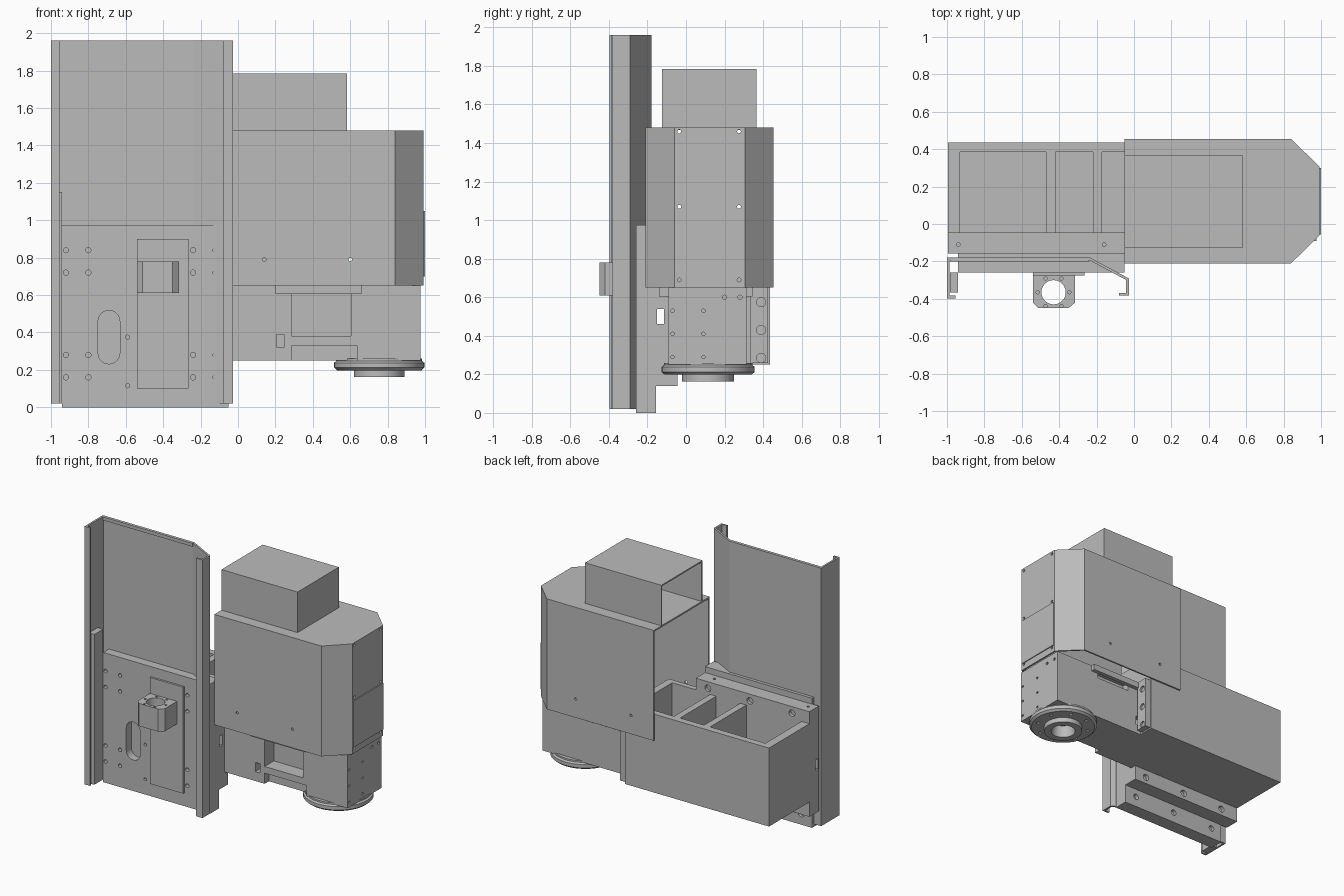
import bpy, bmesh, math
from mathutils import Matrix, Vector

if "Cube" in bpy.data.objects:
    bpy.data.objects.remove(bpy.data.objects["Cube"], do_unlink=True)

grey = bpy.data.materials.new("machine_grey")
grey.use_nodes = True
COLOUR = (0.5, 0.5, 0.5, 1)
grey.diffuse_color = COLOUR
grey.node_tree.nodes["Principled BSDF"].inputs["Base Color"].default_value = COLOUR


def finish(name, bm):
    bmesh.ops.recalc_face_normals(bm, faces=bm.faces)
    me = bpy.data.meshes.new(name)
    bm.to_mesh(me)
    bm.free()
    me.materials.append(grey)
    ob = bpy.data.objects.new(name, me)
    bpy.context.scene.collection.objects.link(ob)
    return ob


def box(name, x, y, z):
    bm = bmesh.new()
    bmesh.ops.create_cube(bm, size=1)
    for v in bm.verts:
        v.co = Vector([r[0] if c < 0 else r[1] for c, r in zip(v.co, (x, y, z))])
    return finish(name, bm)


def rod(name, centre, radius, length, axis="Z", sides=24):
    bm = bmesh.new()
    turn = {"X": Matrix.Rotation(math.pi / 2, 4, "Y"),
            "Y": Matrix.Rotation(math.pi / 2, 4, "X"), "Z": Matrix()}[axis]
    bmesh.ops.create_cone(bm, cap_ends=True, segments=sides, radius1=radius, radius2=radius,
                          depth=length, matrix=Matrix.Translation(centre) @ turn)
    return finish(name, bm)


def prism(name, points, z0, z1):
    bm = bmesh.new()
    face = bm.faces.new([bm.verts.new((x, y, z0)) for x, y in points])
    up = bmesh.ops.extrude_face_region(bm, geom=[face])["geom"]
    bmesh.ops.translate(bm, vec=(0, 0, z1 - z0),
                        verts=[g for g in up if isinstance(g, bmesh.types.BMVert)])
    return finish(name, bm)


def bake(ob):
    # Apply the modifiers to the mesh
    graph = bpy.context.evaluated_depsgraph_get()
    me = bpy.data.meshes.new_from_object(ob.evaluated_get(graph))
    ob.modifiers.clear()
    ob.data = me


def cut(ob, cutters):
    for c in cutters:
        m = ob.modifiers.new("cut", "BOOLEAN")
        m.operation, m.solver, m.object = "DIFFERENCE", "EXACT", c
    bake(ob)
    for c in cutters:
        bpy.data.objects.remove(c, do_unlink=True)


def sheet(name, path, z0, z1, thick, capped=False):
    # Folded sheet metal along an open path, with an optional top
    bm = bmesh.new()
    low = [bm.verts.new((x, y, z0)) for x, y in path]
    high = [bm.verts.new((x, y, z1)) for x, y in path]
    for i in range(len(path) - 1):
        bm.faces.new((low[i], low[i + 1], high[i + 1], high[i]))
    if capped:
        bm.faces.new(high)
    ob = finish(name, bm)
    if capped and max(ob.data.polygons, key=lambda p: p.normal.z ** 2).normal.z < 0:
        ob.data.flip_normals()
    m = ob.modifiers.new("thickness", "SOLIDIFY")
    m.thickness, m.offset, m.use_even_offset = thick, -1 if capped else 0, True
    bake(ob)
    return ob


def lathe(name, profile, centre, sides=48):
    bm = bmesh.new()
    vs = [bm.verts.new((r, 0, z)) for r, z in profile]
    es = [bm.edges.new((vs[i], vs[(i + 1) % len(vs)])) for i in range(len(vs))]
    bmesh.ops.spin(bm, geom=vs + es, cent=(0, 0, 0), axis=(0, 0, 1), angle=2 * math.pi,
                   steps=sides, use_merge=True)
    bmesh.ops.remove_doubles(bm, verts=bm.verts, dist=0.0001)
    bmesh.ops.translate(bm, verts=bm.verts, vec=centre)
    return finish(name, bm)


def smooth(ob):
    bpy.ops.object.select_all(action="DESELECT")
    ob.select_set(True)
    bpy.context.view_layer.objects.active = ob
    bpy.ops.object.shade_smooth_by_angle(angle=math.radians(30))


# Tall folded column guard
sheet("column_guard", [(-.955, -.39), (-.993, -.39), (-.993, -.185), (-.24, -.185),
                       (-.035, -.295), (-.035, -.375), (-.08, -.375)], .02, 1.96, .014)
box("guard_top_strip", (-.985, -.24), (-.2, -.18), (1.935, 1.96))
box("guard_inner_lip", (-.985, -.94), (-.365, -.26), (.02, 1.15))

# Slide plate with bolt holes and an oblong slot
plate = box("slide_plate", (-.94, -.05), (-.26, -.155), (0, .975))
cutters = [rod("bolt", (x, -.26, z), .014, .06, "Y", 12)
           for x in (-.92, -.8, -.24, -.12) for z in (.16, .28, .72, .84)]
cutters += [rod("pin", (-.59, -.26, z), .011, .06, "Y", 12) for z in (.115, .375)]
cutters += [rod("slot_end", (-.69, -.26, z), .058, .12, "Y") for z in (.29, .46)]
cutters += [box("slot_middle", (-.748, -.632), (-.32, -.2), (.29, .46))]
cutters += [rod("rear_bolt", (x, -.155, .08), .022, .06, "Y", 16) for x in (-.85, -.5, -.15)]
cut(plate, cutters)
box("drive_pad", (-.54, -.265), (-.275, -.25), (.1, .9))

# Drive nut bracket
nut = prism("drive_nut", [(-.54, -.27), (-.54, -.42), (-.51, -.45), (-.35, -.45),
                          (-.315, -.42), (-.315, -.27)], .61, .78)
cutters = [rod("bore", (-.43, -.365, .7), .065, .3)]
for i in range(6):
    a = math.pi * i / 3
    cutters.append(rod("screw", (-.43 + .085 * math.cos(a), -.365 + .085 * math.sin(a), .78),
                       .009, .06, "Z", 10))
cut(nut, cutters)

# Mounting flange behind the slide plate
flange = box("mounting_flange", (-.995, -.05), (-.158, -.045), (.14, .93))
cutters = [box("window", (-1.1, .1), (-.15, -.115), (.46, .54))]
cutters += [rod("bolt", (x, -.045, z), .025, .05, "Y", 16)
            for x in (-.85, -.5, -.15) for z in (.19, .88)]
cutters += [rod("pin", (x, -.11, .93), .01, .05, "Z", 10) for x in (-.94, -.16)]
cut(flange, cutters)

# Hollow arm with open pockets and two ribs
arm = box("arm", (-.995, .205), (-.09, .435), (.25, .84))
cut(arm, [box("pocket", x, (-.05, .385), (.3, 1))
          for x in ((-.93, -.47), (-.42, -.22), (-.17, .15))])
for x in (-.47, -.22):
    box("arm_rib", (x, x + .05), (-.06, .39), (.29, .8))

# Side wing with bolts beside the spindle head
wing = box("bolt_wing", (.2, .25), (.335, .425), (.26, .65))
cut(wing, [rod("bolt", (.25, .39, z), .024, .03, "X", 16) for z in (.285, .43, .575)])

# Spindle head with recessed front and through window
head = box("spindle_head", (.2, .975), (-.09, .315), (.25, .65))
cutters = [box("front_recess", (.285, .605), (-.2, .02), (.38, .605)),
           box("lower_recess", (.285, .635), (-.2, -.04), (.235, .33)),
           box("window", (.207, .245), (-.3, .6), (.32, .39)),
           box("rear_top_slot", (.32, .6), (.26, .5), (.57, .63))]
cutters += [rod("screw", (.975, y, z), .009, .04, "X", 10)
            for y in (-.07, .09) for z in (.29, .41, .53)]
cutters += [rod("screw", (.975, y, .6), .011, .04, "X", 10) for y in (.2, .28)]
cut(head, cutters)
for y in ((-.14, -.09), (.315, .345)):
    box("head_tab", (.2, .66), y, (.605, .65))

# Round spindle nose, bored and bolted
nose = lathe("spindle_nose", [(.075, .26), (.23, .26), (.23, .248), (.241, .238), (.241, .212),
                              (.225, .198), (.135, .198), (.135, .162), (.085, .162)],
             (.755, .115, 0))
cut(nose, [rod("bolt", (.755 + .185 * math.cos(a), .115 + .185 * math.sin(a), .2), .013, .03, "Z", 10)
           for a in [math.pi * (i + .5) / 4 for i in range(8)]])
smooth(nose)

# Chamfered head cover, open below and towards the column
cover = sheet("head_cover", [(-.05, -.21), (.84, -.21), (.993, -.06), (.993, .305), (.84, .455),
                             (-.05, .455)], .65, 1.48, .012, True)
cutters = [rod("screw", (1, y, z), .01, .1, "X", 12)
           for y in (-.035, .275) for z in (.69, 1.07, 1.46)]
cutters += [rod("screw", (x, .1, .79), .01, 1, "Y", 12) for x in (.14, .6)]
cut(cover, cutters)
box("cover_end_plate", (.99, 1), (-.055, .3), (.7, 1.05))

# Motor hood on top, open towards the column
sheet("motor_hood", [(-.05, -.125), (.583, -.125), (.583, .365), (-.05, .365)],
      1.475, 1.785, .01, True)
